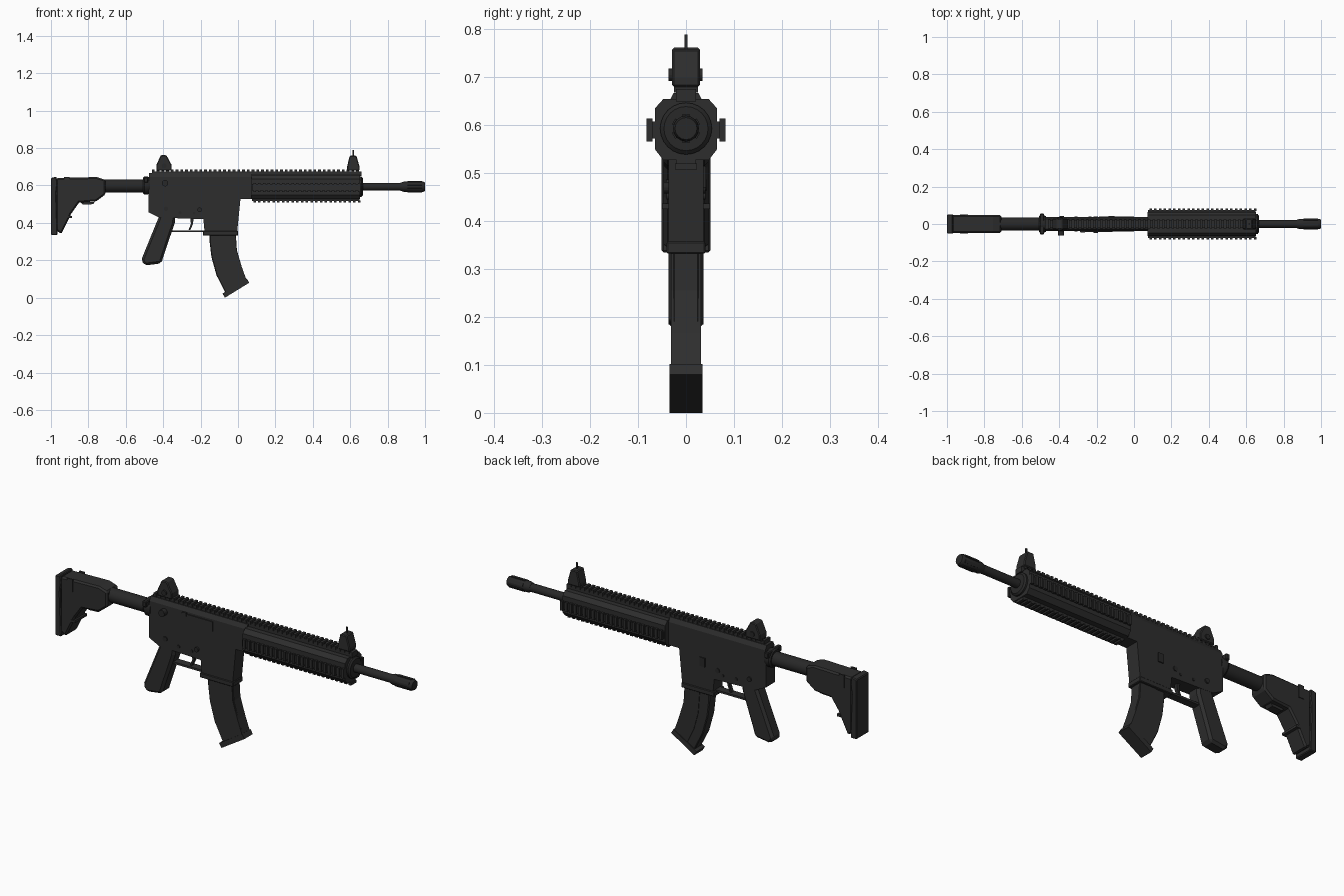
import bpy, bmesh, math
from mathutils import Vector, Matrix


def material(name, v):
    m = bpy.data.materials.new(name)
    m.diffuse_color = (v, v, v, 1)
    return m


BODY = material("charcoal", 0.027)
METAL = material("dark_steel", 0.021)


def finish(name, bm, mat, bevel=0.0):
    bmesh.ops.recalc_face_normals(bm, faces=bm.faces)
    me = bpy.data.meshes.new(name)
    bm.to_mesh(me)
    bm.free()
    me.materials.append(mat)
    ob = bpy.data.objects.new(name, me)
    bpy.context.collection.objects.link(ob)
    if bevel:
        mod = ob.modifiers.new("bevel", 'BEVEL')
        mod.width = bevel
        mod.segments = 1
        mod.limit_method = 'ANGLE'
        mod.angle_limit = math.radians(50)
    return ob


def add_prism(bm, pts, vec):
    f = bm.faces.new([bm.verts.new(p) for p in pts])
    r = bmesh.ops.extrude_face_region(bm, geom=[f])
    bmesh.ops.translate(bm, vec=vec, verts=[g for g in r["geom"] if isinstance(g, bmesh.types.BMVert)])


def side(name, pts, y0, y1, mat=BODY, bevel=0.0):
    # x-z outline extruded across the width
    bm = bmesh.new()
    add_prism(bm, [(x, y0, z) for x, z in pts], Vector((0, y1 - y0, 0)))
    return finish(name, bm, mat, bevel)


def along(name, pts, x0, x1, mat=BODY):
    # y-z section extruded along the length
    bm = bmesh.new()
    add_prism(bm, [(x0, y, z) for y, z in pts], Vector((x1 - x0, 0, 0)))
    return finish(name, bm, mat)


def add_box(bm, a, b):
    x0, y0, z0 = a
    x1, y1, z1 = b
    add_prism(bm, [(x0, y0, z0), (x1, y0, z0), (x1, y1, z0), (x0, y1, z0)], Vector((0, 0, z1 - z0)))


def boxes(name, items, mat=BODY, bevel=0.0):
    bm = bmesh.new()
    for a, b in items:
        add_box(bm, a, b)
    return finish(name, bm, mat, bevel)


def lathe(name, prof, n, mat=METAL, zc=0.593):
    # (x, radius) profile turned around the bore line
    bm = bmesh.new()
    rings = [[bm.verts.new((x, r * math.cos(2 * math.pi * i / n), zc + r * math.sin(2 * math.pi * i / n)))
              for i in range(n)] for x, r in prof]
    for a, b in zip(rings, rings[1:]):
        for i in range(n):
            bm.faces.new((a[i], a[(i + 1) % n], b[(i + 1) % n], b[i]))
    bm.faces.new(rings[0])
    bm.faces.new(rings[-1])
    ob = finish(name, bm, mat)
    bpy.context.view_layer.objects.active = ob
    ob.select_set(True)
    bpy.ops.object.shade_smooth_by_angle(angle=math.radians(35))
    ob.select_set(False)
    return ob


def pins(name, items, mat=METAL):
    # cross pins: (x, z, radius, y from, y to)
    bm = bmesh.new()
    for x, z, r, y0, y1 in items:
        m = Matrix.Translation((x, (y0 + y1) / 2, z)) @ Matrix.Rotation(math.pi / 2, 4, 'X')
        bmesh.ops.create_cone(bm, cap_ends=True, segments=16, radius1=r, radius2=r, depth=abs(y1 - y0), matrix=m)
    return finish(name, bm, mat)


# Stock and butt pad
side("stock", [(-0.972, 0.64), (-0.755, 0.645), (-0.708, 0.63), (-0.708, 0.553), (-0.757, 0.516), (-0.85, 0.508),
               (-0.893, 0.447), (-0.90, 0.43), (-0.945, 0.34), (-0.972, 0.36)], -0.047, 0.047, BODY, 0.008)
side("butt_pad", [(-1.0, 0.64), (-0.97, 0.647), (-0.966, 0.61), (-0.972, 0.56), (-0.965, 0.335), (-1.0, 0.335)],
     -0.051, 0.051, BODY, 0.004)
boxes("stock_side_clasps", [((-0.93, s - 0.003, 0.58), (-0.90, s + 0.003, 0.645)) for s in (-0.048, 0.048)])
boxes("stock_loop", [((-0.91, -0.05, 0.425), (-0.888, 0.05, 0.437))])
side("stock_lever", [(-0.84, 0.51), (-0.765, 0.513), (-0.775, 0.50), (-0.83, 0.497)], -0.02, 0.02)

# Buffer tube with collar and charging handle
lathe("buffer_tube", [(-0.72, 0.035), (-0.47, 0.035)], 24, zc=0.598)
lathe("collar", [(-0.508, 0.042), (-0.50, 0.048), (-0.485, 0.048), (-0.47, 0.042)], 16, zc=0.6)
boxes("charging_handle", [((-0.503, -0.056, 0.615), (-0.48, 0.056, 0.645))], METAL, 0.004)

# Receiver: lower outline and chamfered upper
side("lower_receiver", [(-0.478, 0.625), (-0.478, 0.457), (-0.42, 0.428), (-0.185, 0.42), (-0.178, 0.345),
                        (-0.005, 0.345), (0.013, 0.527), (0.072, 0.527), (0.072, 0.625)], -0.037, 0.037)
along("upper_receiver", [(-0.037, 0.60), (-0.037, 0.645), (-0.026, 0.667), (0.026, 0.667), (0.037, 0.645),
                         (0.037, 0.60)], -0.475, 0.074)
boxes("magazine_well_lip", [((-0.188, -0.041, 0.332), (0.0, 0.041, 0.357))], BODY, 0.003)
boxes("ejection_port_cover", [((-0.29, -0.042, 0.585), (-0.115, -0.03, 0.635)),
                              ((-0.285, -0.045, 0.625), (-0.262, -0.03, 0.642))])
pins("receiver_pins", [(-0.31, 0.455, 0.008, -0.041, 0.041), (-0.235, 0.452, 0.007, -0.041, 0.041),
                       (-0.205, 0.47, 0.012, -0.047, 0.041)])
pins("bolt_assist_button", [(-0.39, 0.612, 0.017, -0.062, -0.03)])
pins("selector_hub", [(-0.385, 0.475, 0.012, -0.042, 0.043)])
boxes("bolt_release", [((-0.135, 0.03, 0.47), (-0.105, 0.042, 0.515))], METAL)

# Grip, trigger and guard
side("grip", [(-0.42, 0.44), (-0.518, 0.2), (-0.497, 0.172), (-0.41, 0.184), (-0.394, 0.235), (-0.338, 0.40),
              (-0.335, 0.44)], -0.036, 0.036, BODY, 0.012)
side("trigger_guard", [(-0.36, 0.36), (-0.18, 0.36), (-0.18, 0.35), (-0.36, 0.35)], -0.02, 0.02)
side("trigger", [(-0.255, 0.43), (-0.238, 0.43), (-0.24, 0.395), (-0.256, 0.36), (-0.264, 0.363), (-0.252, 0.395)],
     -0.009, 0.009, METAL)

# Curved magazine with raised spine and base plate
side("magazine", [(-0.152, 0.36), (-0.152, 0.3), (-0.142, 0.217), (-0.115, 0.12), (-0.067, 0.025), (0.047, 0.09),
                  (0.019, 0.168), (-0.006, 0.255), (-0.013, 0.36)], -0.028, 0.028, BODY, 0.004)
side("magazine_rib", [(-0.10, 0.35), (-0.09, 0.22), (-0.065, 0.13), (-0.028, 0.055), (0.045, 0.095), (0.019, 0.168),
                      (-0.008, 0.255), (-0.014, 0.35)], -0.031, 0.031)
side("magazine_base", [(-0.083, 0.022), (0.047, 0.102), (0.06, 0.08), (-0.07, 0.0)], -0.034, 0.034)

# Octagonal handguard and end cap
along("handguard", [(-0.047, 0.527), (-0.065, 0.55), (-0.065, 0.635), (-0.047, 0.655), (0.047, 0.655),
                    (0.065, 0.635), (0.065, 0.55), (0.047, 0.527)], 0.072, 0.652)
lathe("handguard_cap", [(0.64, 0.054), (0.66, 0.054), (0.667, 0.046)], 24)

# Toothed rails: long top rail, bottom rail and two side rails
N, P = 44, 0.0254
boxes("top_rail", [((-0.46, -0.021, 0.65), (0.66, 0.021, 0.676))]
      + [((-0.46 + i * P, -0.025, 0.668), (-0.446 + i * P, 0.025, 0.686)) for i in range(N)])
teeth = [0.082 + i * P for i in range(23)]
boxes("bottom_rail", [((0.075, -0.02, 0.516), (0.65, 0.02, 0.53))]
      + [((x, -0.023, 0.508), (x + 0.014, 0.023, 0.52)) for x in teeth])
for label, s in (("left", 1), ("right", -1)):
    boxes(label + "_rail", [((0.075, s * 0.06, 0.572), (0.65, s * 0.074, 0.608))]
          + [((x, s * 0.07, 0.566), (x + 0.014, s * 0.082, 0.614)) for x in teeth])

# Barrel and slotted muzzle device
lathe("barrel", [(0.65, 0.021), (0.9, 0.021)], 20)
lathe("muzzle", [(0.87, 0.022), (0.885, 0.027), (0.992, 0.027), (1.0, 0.023)], 16)
bm = bmesh.new()
for k in range(6):
    a = math.pi / 3 * k
    piece = bmesh.new()
    add_box(piece, (0.905, -0.007, 0.02), (0.985, 0.007, 0.030))
    piece.transform(Matrix.Translation((0, 0, 0.593)) @ Matrix.Rotation(a, 4, 'X'))
    tmp = bpy.data.meshes.new("tmp")
    piece.to_mesh(tmp)
    piece.free()
    bm.from_mesh(tmp)
    bpy.data.meshes.remove(tmp)
finish("muzzle_ribs", bm, METAL)

# Sights
side("rear_sight", [(-0.437, 0.68), (-0.437, 0.708), (-0.413, 0.762), (-0.383, 0.762), (-0.355, 0.71),
                    (-0.355, 0.68)], -0.029, 0.029, BODY, 0.004)
pins("rear_sight_knob", [(-0.395, 0.705, 0.013, -0.036, 0.034)])
side("front_sight", [(0.583, 0.68), (0.583, 0.70), (0.597, 0.759), (0.633, 0.759), (0.65, 0.70), (0.65, 0.68)],
     -0.029, 0.029, BODY, 0.004)
boxes("front_sight_post", [((0.612, -0.003, 0.75), (0.621, 0.003, 0.789))], METAL)
